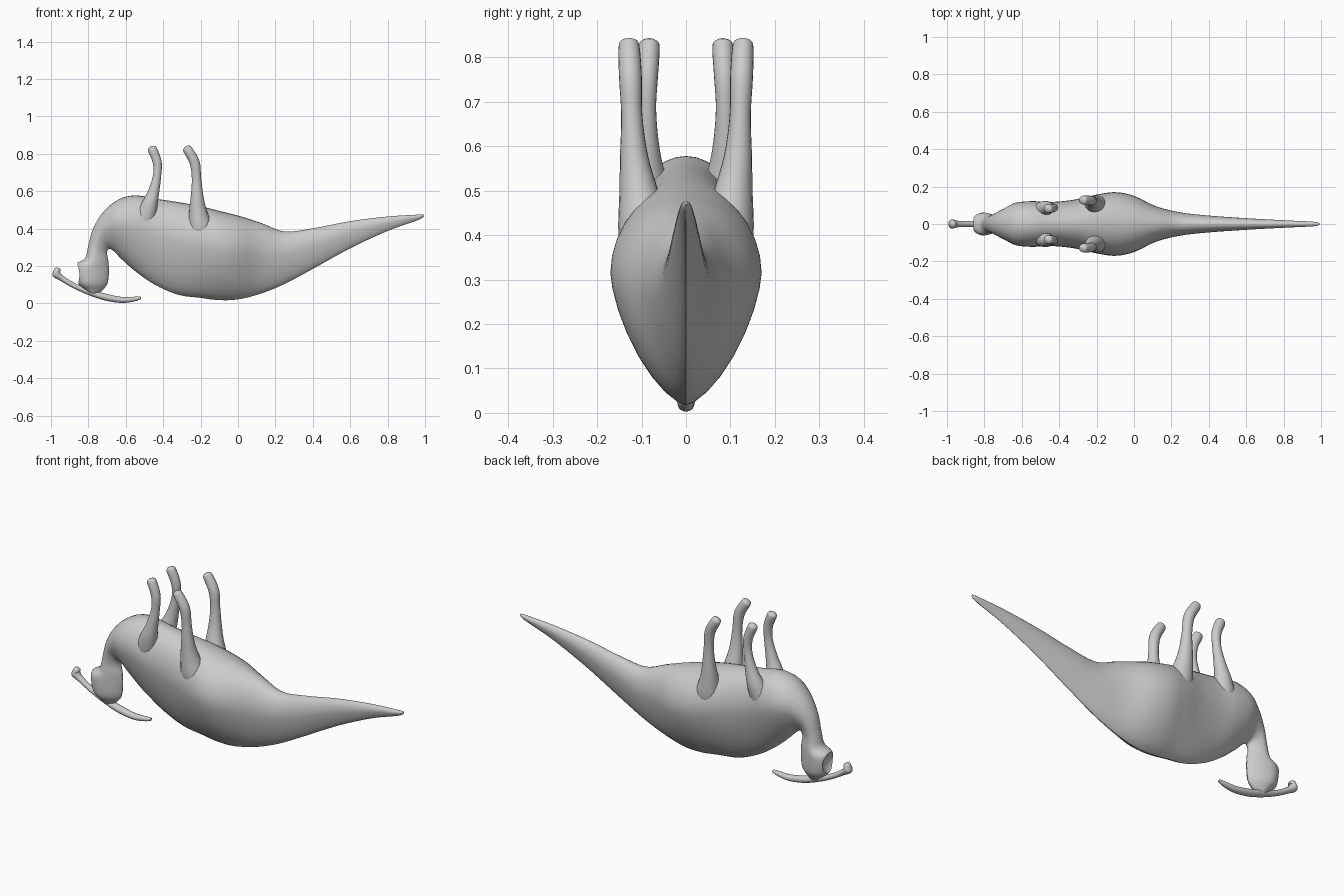
import bpy, bmesh, math
from mathutils import Vector

if "Cube" in bpy.data.objects:
    bpy.data.objects.remove(bpy.data.objects["Cube"])


def smooth_path(pts, steps):
    """Catmull-Rom interpolation of station tuples."""
    out = []
    n = len(pts)
    for i in range(n - 1):
        p = [pts[max(0, min(n - 1, i + k))] for k in (-1, 0, 1, 2)]
        for s in range(steps):
            t = s / steps
            out.append([0.5 * (2 * b + (c - a) * t + (2 * a - 5 * b + 4 * c - d) * t * t
                               + (3 * b - a - 3 * c + d) * t ** 3) for a, b, c, d in zip(*p)])
    out.append(list(pts[-1]))
    return out


def loft(name, stations, wide=0.5, power=2.0, sides=32, steps=6):
    """Station: back x, back z, belly x, belly z, half width, centre y."""
    bm = bmesh.new()
    rings = []
    for bx, bz, vx, vz, hw, cy in smooth_path(stations, steps):
        back, belly = Vector((bx, cy, bz)), Vector((vx, cy, vz))
        mid = back.lerp(belly, wide)
        ring = []
        for k in range(sides):
            a = 2 * math.pi * k / sides
            c, s = math.cos(a), math.sin(a)
            e = 2 / (power if s < 0 else 2.0)
            y = math.copysign(abs(c) ** e, c) * hw
            h = abs(s) ** e
            p = mid + (belly - mid) * h if s > 0 else mid + (back - mid) * h
            ring.append(bm.verts.new(p + Vector((0, y, 0))))
        rings.append(ring)
    for r0, r1 in zip(rings, rings[1:]):
        for k in range(sides):
            j = (k + 1) % sides
            bm.faces.new((r0[k], r0[j], r1[j], r1[k]))
    bm.faces.new(rings[0])
    bm.faces.new(rings[-1])
    bmesh.ops.recalc_face_normals(bm, faces=bm.faces)
    mesh = bpy.data.meshes.new(name)
    bm.to_mesh(mesh)
    bm.free()
    ob = bpy.data.objects.new(name, mesh)
    bpy.context.collection.objects.link(ob)
    for f in mesh.polygons:
        f.use_smooth = True
    return ob


def tube(name, pts, flat=1.0):
    """Round limb through points (x, z, radius, y) with rounded ends."""
    def end(p, q):
        d = Vector((p[0] - q[0], p[1] - q[1])).normalized()
        return [(p[0] + d.x * p[2] * f, p[1] + d.y * p[2] * f, p[2] * g, p[3])
                for f, g in ((0.85, 0.08), (0.6, 0.7))]
    pts = end(pts[0], pts[1]) + pts + end(pts[-1], pts[-2])[::-1]
    st = []
    for i, (x, z, r, y) in enumerate(pts):
        a, b = pts[max(0, i - 1)], pts[min(len(pts) - 1, i + 1)]
        d = Vector((b[0] - a[0], b[1] - a[1])).normalized()
        st.append((x - d.y * r, z + d.x * r, x + d.y * r, z - d.x * r, r * flat, y))
    return loft(name, st, sides=20, steps=4)


# Body: tail tip, trunk lying on its back, neck and head in one loft
body = [
    (0.995, 0.468, 0.99, 0.476, 0.003),
    (0.96, 0.445, 0.96, 0.475, 0.012),
    (0.80, 0.388, 0.80, 0.465, 0.02),
    (0.60, 0.295, 0.60, 0.44, 0.031),
    (0.40, 0.185, 0.40, 0.402, 0.045),
    (0.25, 0.105, 0.25, 0.385, 0.062),
    (0.12, 0.052, 0.12, 0.432, 0.094),
    (0.00, 0.022, 0.00, 0.470, 0.150),
    (-0.10, 0.018, -0.10, 0.495, 0.170),
    (-0.20, 0.03, -0.20, 0.52, 0.157),
    (-0.32, 0.047, -0.32, 0.542, 0.130),
    (-0.44, 0.098, -0.44, 0.56, 0.118),
    (-0.54, 0.165, -0.55, 0.578, 0.122),
    (-0.62, 0.235, -0.64, 0.555, 0.113),
    (-0.665, 0.28, -0.72, 0.49, 0.08),
    (-0.69, 0.292, -0.775, 0.40, 0.055),
    (-0.70, 0.27, -0.80, 0.31, 0.046),
    (-0.693, 0.225, -0.818, 0.242, 0.052),
    (-0.69, 0.17, -0.868, 0.205, 0.061),
    (-0.697, 0.11, -0.858, 0.115, 0.057),
    (-0.72, 0.075, -0.82, 0.075, 0.036),
    (-0.75, 0.05, -0.79, 0.05, 0.018),
]
trunk = loft("body_neck_and_head", [s + (0.0,) for s in body], wide=0.62, power=1.5)

# Hollow at the open end of the face
bpy.ops.mesh.primitive_uv_sphere_add(segments=32, ring_count=16, radius=0.08,
                                     location=(-0.915, 0, 0.16))
cutter = bpy.context.object
cutter.name = "face_hollow_cutter"
cut = trunk.modifiers.new("face_hollow", "BOOLEAN")
cut.operation = "DIFFERENCE"
cut.solver = "EXACT"
cut.object = cutter
bpy.context.view_layer.objects.active = trunk
bpy.ops.object.modifier_apply(modifier=cut.name)
bpy.data.objects.remove(cutter)
bpy.ops.object.select_all(action="DESELECT")
trunk.select_set(True)
bpy.ops.object.shade_smooth_by_angle(angle=math.radians(40))

# Beak and long swept-back head crest
tube("beak_and_crest", [
    (-0.966, 0.178, 0.018, 0), (-0.972, 0.158, 0.022, 0), (-0.94, 0.133, 0.015, 0),
    (-0.87, 0.092, 0.014, 0), (-0.78, 0.056, 0.017, 0), (-0.70, 0.032, 0.018, 0),
    (-0.62, 0.019, 0.016, 0), (-0.56, 0.023, 0.013, 0), (-0.525, 0.029, 0.008, 0)], flat=1.15)

# Legs pointing up, mirrored left and right
front_leg = [(-0.457, 0.822, 0.025, 0.083), (-0.432, 0.755, 0.024, 0.086),
             (-0.433, 0.68, 0.022, 0.088), (-0.453, 0.59, 0.031, 0.088),
             (-0.475, 0.52, 0.044, 0.082), (-0.50, 0.44, 0.058, 0.06)]
hind_leg = [(-0.269, 0.822, 0.025, 0.128), (-0.232, 0.755, 0.027, 0.125),
            (-0.222, 0.67, 0.025, 0.122), (-0.219, 0.58, 0.033, 0.117),
            (-0.215, 0.50, 0.046, 0.106), (-0.20, 0.40, 0.065, 0.09)]
for side, sign in (("left", 1), ("right", -1)):
    for part, pts in (("front_leg", front_leg), ("hind_leg", hind_leg)):
        tube(f"{part}_{side}", [(x, z, r, y * sign) for x, z, r, y in pts], flat=0.95)
